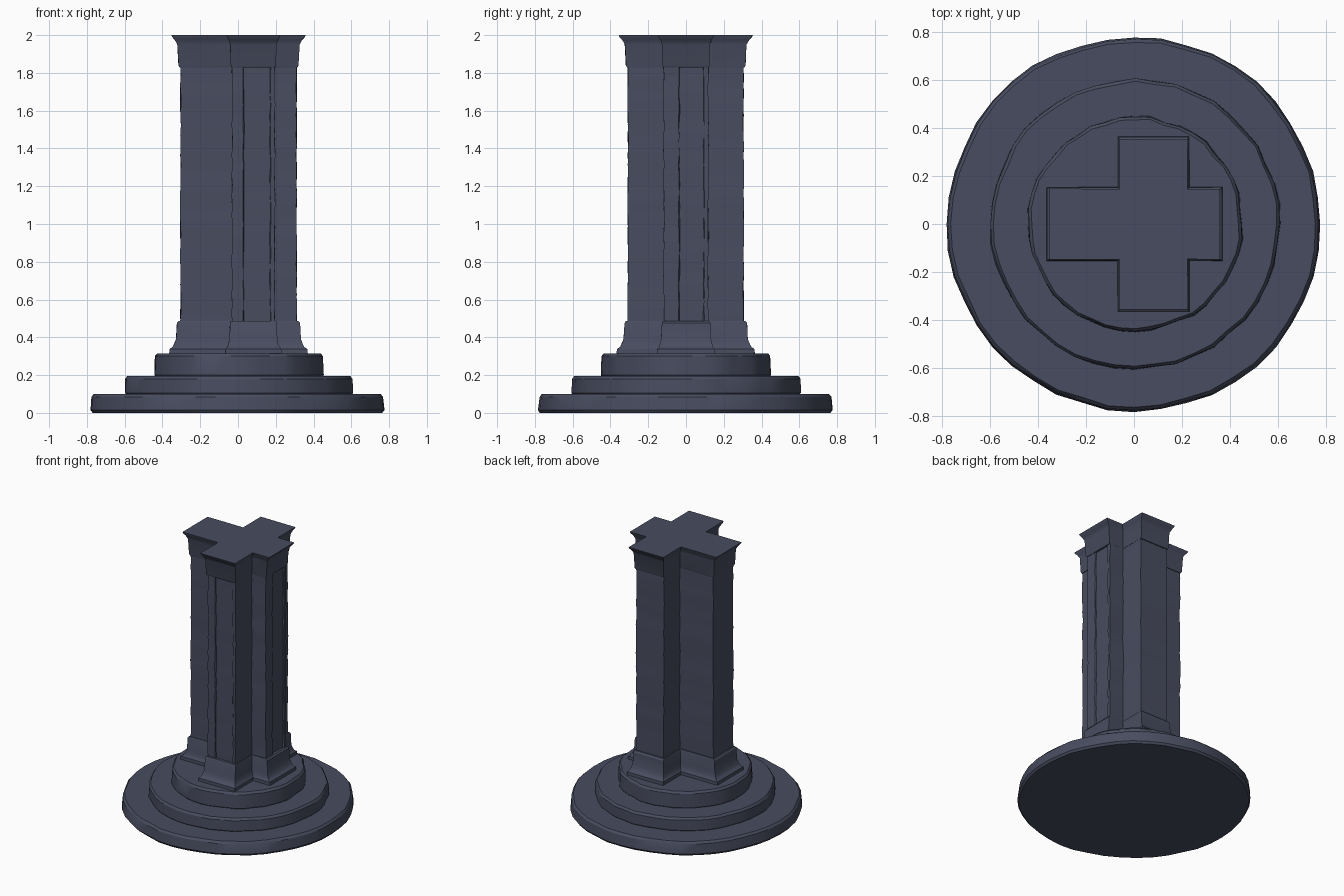
import bpy, bmesh, math, random

random.seed(4)
if "Cube" in bpy.data.objects:
    bpy.data.objects.remove(bpy.data.objects["Cube"])

# Single stone colour
stone = bpy.data.materials.new("dark slate stone")
stone.use_nodes = True
colour = (0.065, 0.073, 0.115, 1)
stone.diffuse_color = colour
shader = next(n for n in stone.node_tree.nodes if n.type == "BSDF_PRINCIPLED")
shader.inputs["Base Color"].default_value = colour
shader.inputs["Roughness"].default_value = 0.9


def loft(name, rings, angle=30):
    """Skin a stack of equal-length point rings and close both ends."""
    bm = bmesh.new()
    loops = [[bm.verts.new(p) for p in ring] for ring in rings]
    for low, high in zip(loops, loops[1:]):
        for i in range(len(low)):
            j = (i + 1) % len(low)
            bm.faces.new((low[i], low[j], high[j], high[i]))
    bm.faces.new(loops[0][::-1])
    bm.faces.new(loops[-1])
    bmesh.ops.recalc_face_normals(bm, faces=bm.faces[:])
    mesh = bpy.data.meshes.new(name)
    bm.to_mesh(mesh)
    bm.free()
    mesh.materials.append(stone)
    obj = bpy.data.objects.new(name, mesh)
    bpy.context.collection.objects.link(obj)
    bpy.ops.object.select_all(action="DESELECT")
    obj.select_set(True)
    bpy.context.view_layer.objects.active = obj
    bpy.ops.object.shade_smooth_by_angle(angle=math.radians(angle))
    return obj


def stone_disc(name, radius, bottom, top, lean, cx):
    """Round step with a worn, slightly uneven rim."""
    count = 44
    wobble = [random.uniform(-0.008, 0.004) for _ in range(count)]
    profile = [(-0.012, bottom), (0, bottom + 0.015),
               (-lean, top - 0.015), (-lean - 0.012, top)]
    rings = []
    for inset, z in profile:
        ring = []
        for i in range(count):
            a = math.tau * i / count
            r = radius + inset + wobble[i] + random.uniform(-0.002, 0.002)
            ring.append((cx + r * math.cos(a), r * math.sin(a), z))
        rings.append(ring)
    loft(name, rings)


def cross_ring(z, d, jitter=0, panels=False):
    """Plus-shaped outline grown outward by d; arm sides grow less."""
    s = d * 0.6
    left, right, front, back = -0.305 - d, 0.31 + d, -0.308 - d, 0.305 + d
    x0, x1, y0, y1 = -0.032 - s, 0.195 + s, -0.118 - s, 0.118 + s
    pts = [(x0, front)]
    if panels:  # shallow sunk strip on the front arm
        g = front + 0.008
        pts += [(x0 + 0.06, front), (x0 + 0.063, g), (x1 - 0.025, g), (x1 - 0.022, front)]
    pts += [(x1, front), (x1, y0), (right, y0)]
    if panels:  # shallow sunk strip on the side arm
        g = right - 0.008
        pts += [(right, y0 + 0.08), (g, y0 + 0.083), (g, y1 - 0.025), (right, y1 - 0.022)]
    pts += [(right, y1), (x1, y1), (x1, back), (x0, back),
            (x0, y1), (left, y1), (left, y0), (x0, y0)]
    return [(x + random.uniform(-jitter, jitter),
             y + random.uniform(-jitter, jitter), z) for x, y in pts]


# Three round steps
stone_disc("bottom_step", 0.782, 0.0, 0.1, 0.008, 0)
stone_disc("middle_step", 0.606, 0.09, 0.195, 0.002, 0.005)
stone_disc("top_step", 0.45, 0.185, 0.315, 0.002, 0.005)

# Moulded foot of the pillar
foot = [(0.3, 0.06), (0.338, 0.058), (0.348, 0.042), (0.362, 0.034),
        (0.39, 0.023), (0.475, 0.018), (0.487, 0.01)]
loft("pillar_foot", [cross_ring(z, d, 0.001) for z, d in foot])

# Weathered cross-shaped shaft
steps = 26
loft("pillar_shaft", [cross_ring(0.47 + 1.37 * i / steps, 0, 0.003, True)
                      for i in range(steps + 1)])

# Flared capital
capital = [(1.828, 0.004), (1.84, 0.01), (1.95, 0.016), (1.962, 0.022),
           (1.975, 0.03), (1.99, 0.044), (2.0, 0.048)]
loft("pillar_capital", [cross_ring(z, d, 0.001) for z, d in capital])
